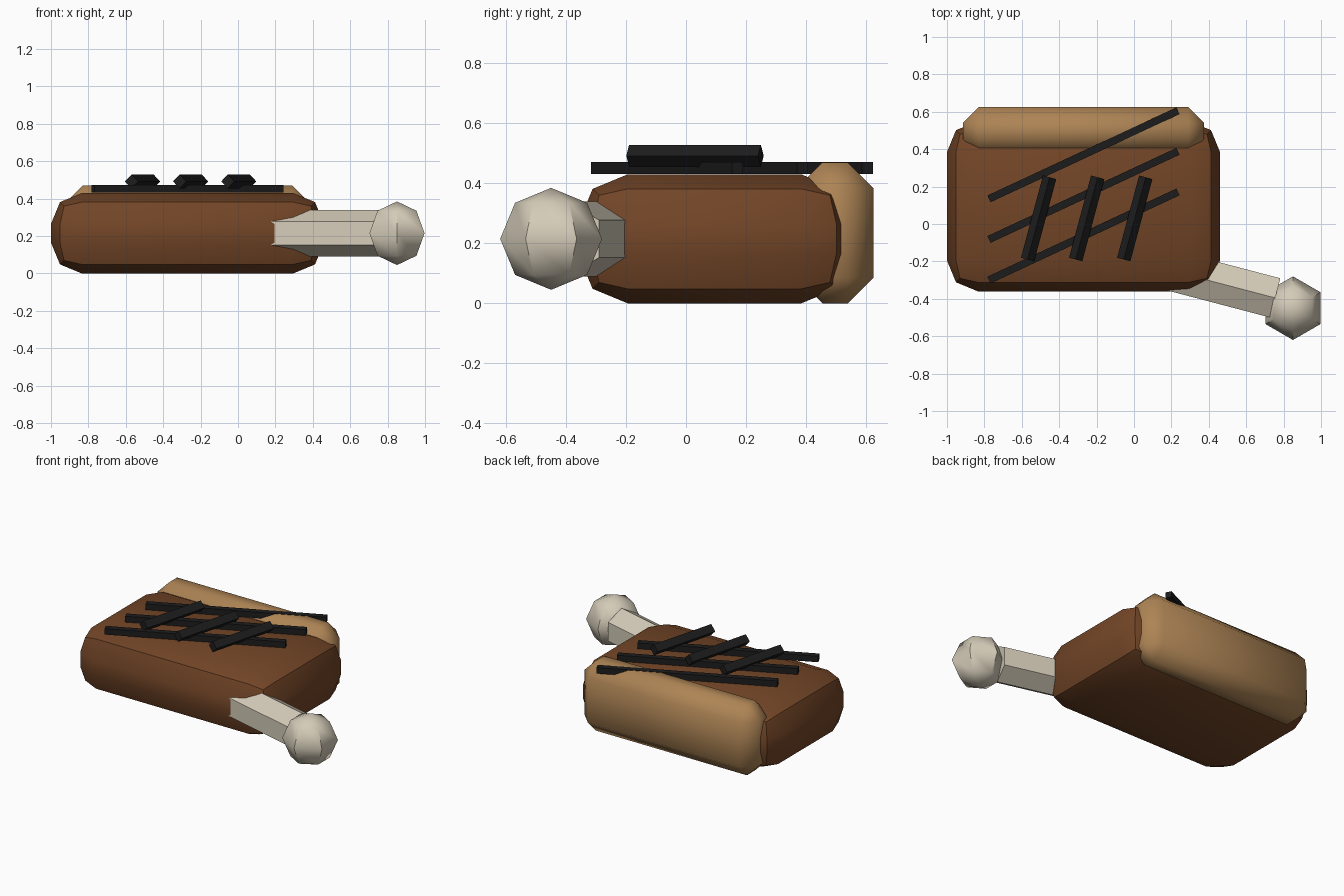
import bpy, bmesh, math
from mathutils import Vector, Matrix

if "Cube" in bpy.data.objects:
    bpy.data.objects.remove(bpy.data.objects["Cube"], do_unlink=True)


def material(name, colour):
    mat = bpy.data.materials.new(name)
    mat.use_nodes = True
    mat.diffuse_color = (*colour, 1)
    bsdf = next(n for n in mat.node_tree.nodes if n.type == 'BSDF_PRINCIPLED')
    bsdf.inputs["Base Color"].default_value = (*colour, 1)
    return mat


meat_brown = material("meat brown", (0.17, 0.06, 0.02))
fat_tan = material("fat tan", (0.42, 0.23, 0.09))
bone_cream = material("bone cream", (0.66, 0.60, 0.48))
char_black = material("char black", (0.012, 0.012, 0.012))


def make(name, bm, mat, smooth=None):
    mesh = bpy.data.meshes.new(name)
    bm.to_mesh(mesh)
    bm.free()
    mesh.materials.append(mat)
    obj = bpy.data.objects.new(name, mesh)
    bpy.context.collection.objects.link(obj)
    if smooth:
        bpy.ops.object.select_all(action='DESELECT')
        obj.select_set(True)
        bpy.context.view_layer.objects.active = obj
        bpy.ops.object.shade_smooth_by_angle(angle=math.radians(smooth))
    return obj


def rounded_box(name, low, high, width, segments, mat, smooth):
    low, high = Vector(low), Vector(high)
    bm = bmesh.new()
    bmesh.ops.create_cube(bm, size=1)
    bmesh.ops.scale(bm, vec=high - low, verts=bm.verts)
    bmesh.ops.translate(bm, vec=(low + high) / 2, verts=bm.verts)
    bmesh.ops.bevel(bm, geom=bm.edges[:], offset=width, segments=segments,
                    profile=0.5, affect='EDGES')
    return make(name, bm, mat, smooth)


def bar(name, centre, size, turn, roll, mat):
    bm = bmesh.new()
    bmesh.ops.create_cube(bm, size=1)
    bmesh.ops.scale(bm, vec=size, verts=bm.verts)
    pose = (Matrix.Translation(centre)
            @ Matrix.Rotation(math.radians(turn), 4, 'Z')
            @ Matrix.Rotation(math.radians(roll), 4, 'X'))
    bmesh.ops.transform(bm, matrix=pose, verts=bm.verts)
    return make(name, bm, mat)


def align_corner(bm, angle):
    """Spin a round shape about z so that one corner points along the angle."""
    rim = max(bm.verts, key=lambda v: v.co.xy.length).co
    spin = Matrix.Rotation(angle - math.atan2(rim.y, rim.x), 3, 'Z')
    bmesh.ops.rotate(bm, matrix=spin, verts=bm.verts)


# Meat slab and the fat strip along its back edge
rounded_box("meat_slab", (-1, -0.36, 0), (0.46, 0.55, 0.43), 0.165, 2, meat_brown, 40)
rounded_box("fat_strip", (-0.915, 0.37, 0), (0.375, 0.625, 0.47), 0.085, 1, fat_tan, 50)

# Bone shaft: six-sided, with a ridge on top
start, end = Vector((0.05, -0.21, 0.215)), Vector((0.755, -0.395, 0.215))
axis = end - start
bm = bmesh.new()
bmesh.ops.create_cone(bm, cap_ends=True, segments=6, radius1=0.125, radius2=0.125,
                      depth=axis.length)
align_corner(bm, 0)
pose = (Matrix.Translation((start + end) / 2)
        @ Matrix.Rotation(math.atan2(axis.y, axis.x), 4, 'Z')
        @ Matrix.Rotation(math.pi / 2, 4, 'Y'))
bmesh.ops.transform(bm, matrix=pose, verts=bm.verts)
make("bone_shaft", bm, bone_cream)

# Bone knob: coarse ball with corners at front and back
bm = bmesh.new()
bmesh.ops.create_uvsphere(bm, u_segments=6, v_segments=4, radius=0.17)
align_corner(bm, math.pi / 2)
bmesh.ops.translate(bm, vec=(0.85, -0.45, 0.215), verts=bm.verts)
make("bone_knob", bm, bone_cream, 50)

# Grill marks: long flat bars crossed by short bars turned on edge
for i in range(3):
    bar(f"long_grill_mark_{i + 1}", (-0.27, 0.37 - 0.217 * i, 0.452), (1.115, 0.04, 0.04),
        25, 0, char_black)
    bar(f"short_grill_mark_{i + 1}", (-0.51 + 0.257 * i, 0.03, 0.492), (0.455, 0.052, 0.052),
        75, 45, char_black)
